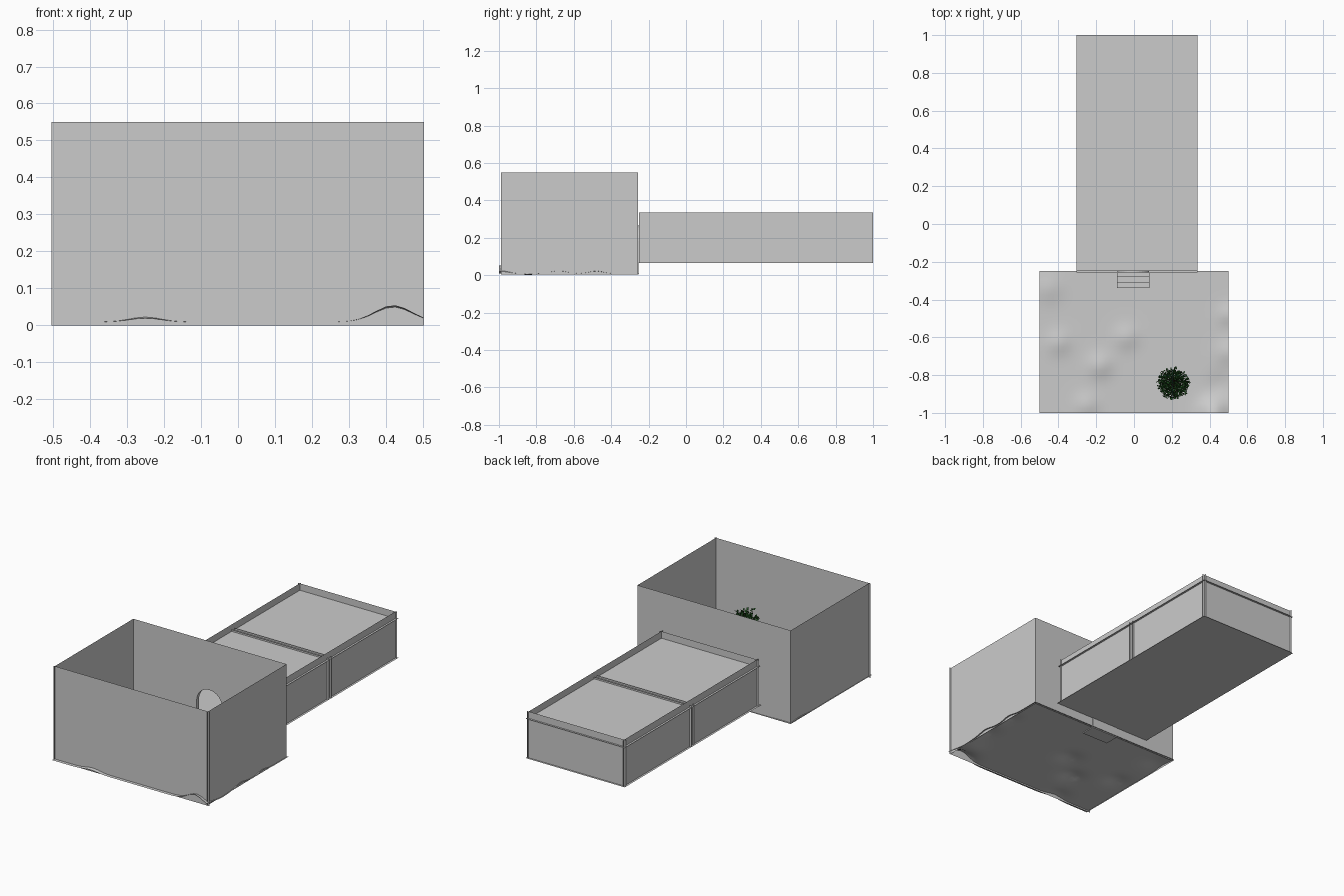
import bpy, bmesh, math, random
from mathutils import Vector

random.seed(4)
if "Cube" in bpy.data.objects:
    bpy.data.objects.remove(bpy.data.objects["Cube"])


def material(name, color):
    m = bpy.data.materials.new(name)
    m.use_nodes = True
    m.diffuse_color = (*color, 1)
    m.node_tree.nodes["Principled BSDF"].inputs["Base Color"].default_value = (*color, 1)
    return m


plaster = material("grey_plaster", (0.6, 0.6, 0.6))
leaf_green = material("leaf_green", (0.02, 0.12, 0.02))
bark = material("dark_bark", (0.03, 0.02, 0.012))


def finish(name, bm, mat):
    mesh = bpy.data.meshes.new(name)
    bm.to_mesh(mesh)
    bm.free()
    mesh.materials.append(mat)
    ob = bpy.data.objects.new(name, mesh)
    bpy.context.collection.objects.link(ob)
    return ob


def sheet(name, points):
    bm = bmesh.new()
    bm.faces.new([bm.verts.new(p) for p in points])
    return finish(name, bm, plaster)


def slab(name, x0, x1, y0, y1, z):
    return sheet(name, [(x0, y0, z), (x1, y0, z), (x1, y1, z), (x0, y1, z)])


def side_wall(name, x, y0, y1, z0, z1):
    return sheet(name, [(x, y0, z0), (x, y1, z0), (x, y1, z1), (x, y0, z1)])


# Doorway outline shared by all the arched walls
DOOR_X, DOOR_R, SPRING = -0.004, 0.083, 0.183


def arch(z0):
    curve = [(DOOR_X - DOOR_R * math.cos(a), SPRING + DOOR_R * math.sin(a))
             for a in (math.pi * i / 16 for i in range(17))]
    return [(DOOR_X - DOOR_R, z0)] + curve + [(DOOR_X + DOOR_R, z0)]


def cross_wall(name, y, x0, x1, z0, z1, door=False):
    notch = arch(z0) if door else []
    outline = [(x0, z0)] + notch + [(x1, z0), (x1, z1), (x0, z1)]
    return sheet(name, [(x, y, z) for x, z in outline])


# Courtyard walls
cross_wall("courtyard_front_wall", -0.98, -0.505, 0.503, 0.0, 0.55)
cross_wall("courtyard_back_wall", -0.257, -0.495, 0.493, 0.005, 0.55, door=True)
for side, x in (("left", 0.493), ("right", -0.495)):
    side_wall(f"courtyard_{side}_wall", x, -0.99, -0.257, 0.005, 0.55)

# Uneven courtyard ground: x, y, height, radius of each mound
mounds = [(0.42, -1.0, 0.045, 0.07), (0.5, -0.68, 0.015, 0.06), (0.5, -0.48, 0.014, 0.05),
          (-0.4, -0.63, 0.015, 0.06), (-0.04, -0.6, 0.015, 0.06), (-0.18, -0.75, 0.018, 0.06),
          (-0.45, -0.34, 0.012, 0.07), (-0.25, -0.96, 0.015, 0.06), (0.45, -0.85, -0.008, 0.06)]
bm = bmesh.new()
bmesh.ops.create_grid(bm, x_segments=40, y_segments=30, size=0.5)
for v in bm.verts:
    x, y = v.co.x, -0.625 + v.co.y * 0.75
    z = 0.009 + sum(h * math.exp(-((x - a) ** 2 + (y - b) ** 2) / r ** 2) for a, b, h, r in mounds)
    v.co = (x, y, z)
for f in bm.faces:
    f.smooth = True
finish("courtyard_ground", bm, plaster)

# Entrance steps as one stepped profile
bm = bmesh.new()
profile = [(-0.255, 0.004), (-0.34, 0.004)]
for i in range(3):
    front, top = -0.34 + 0.03 * i, 0.024 + 0.0205 * i
    profile += [(front, top), (min(front + 0.03, -0.255), top)]
face = bm.faces.new([bm.verts.new((DOOR_X - 0.086, y, z)) for y, z in profile])
ext = bmesh.ops.extrude_face_region(bm, geom=[face], use_keep_orig=True)
bmesh.ops.translate(bm, vec=(0.172, 0, 0), verts=[v for v in ext["geom"] if isinstance(v, bmesh.types.BMVert)])
bmesh.ops.recalc_face_normals(bm, faces=bm.faces)
finish("entrance_steps", bm, plaster)

# Hall floor, roof and side walls
FLOOR, ROOF, TOP = 0.065, 0.295, 0.335
X0, X1 = -0.305, 0.335
slab("hall_floor", X0, X1, -0.257, 1.0, FLOOR)
slab("hall_roof", X0, X1, -0.25, 1.0, ROOF)
for side, x in (("left", X1 - 0.012), ("right", X0 + 0.012)):
    side_wall(f"hall_{side}_wall", x, -0.25, 1.0, FLOOR, TOP)

# Hall end walls and the double partition
cross_wall("hall_end_wall", 0.988, X0, X1, FLOOR, TOP)
cross_wall("hall_entrance_wall", -0.235, X0, X1, FLOOR, TOP, door=True)
for name, y in (("front", 0.36), ("back", 0.385)):
    cross_wall(f"hall_{name}_partition", y, X0, X1, FLOOR, ROOF + 0.01, door=True)

# Lining inside each doorway
for name, y0, y1 in (("entrance", -0.257, -0.235), ("partition", 0.36, 0.385)):
    bm = bmesh.new()
    rows = [[bm.verts.new((x, y, z)) for x, z in arch(FLOOR)] for y in (y0, y1)]
    for i in range(len(rows[0]) - 1):
        bm.faces.new((rows[0][i], rows[0][i + 1], rows[1][i + 1], rows[1][i]))
    finish(f"{name}_door_lining", bm, plaster)

# Shrub: stems fan out from the ground, leaves cluster along them
base = Vector((0.21, -0.845, 0.01))
stems, leaves = bmesh.new(), bmesh.new()


def add_stem(a, b, radius):
    quat = (b - a).to_track_quat("Z", "Y")
    made = bmesh.ops.create_cone(stems, segments=5, radius1=radius, radius2=radius * 0.5, depth=(b - a).length)
    for v in made["verts"]:
        v.co = quat @ v.co + (a + b) / 2


def add_leaf(p, size):
    d = Vector([random.uniform(-1, 1) for _ in range(3)]).normalized()
    s = d.orthogonal().normalized() * size * 0.3
    mid = p + d * size * 0.5
    leaves.faces.new([leaves.verts.new(c) for c in (p, mid + s, p + d * size, mid - s)])


fork = base + Vector((0, 0, 0.13))
add_stem(base, fork, 0.008)
for i in range(60):
    turn, tilt = i * 2.4, math.acos(1 - 1.35 * (i + 0.5) / 60)
    out = Vector((math.sin(tilt) * math.cos(turn), math.sin(tilt) * math.sin(turn), math.cos(tilt) * 1.5))
    tip = fork + out * random.uniform(0.075, 0.088)
    add_stem(fork, tip, 0.002)
    for k in range(14):
        add_leaf(fork.lerp(tip, random.uniform(0.55, 1.0)), 0.018)
finish("shrub_stems", stems, bark)
finish("shrub_leaves", leaves, leaf_green)
